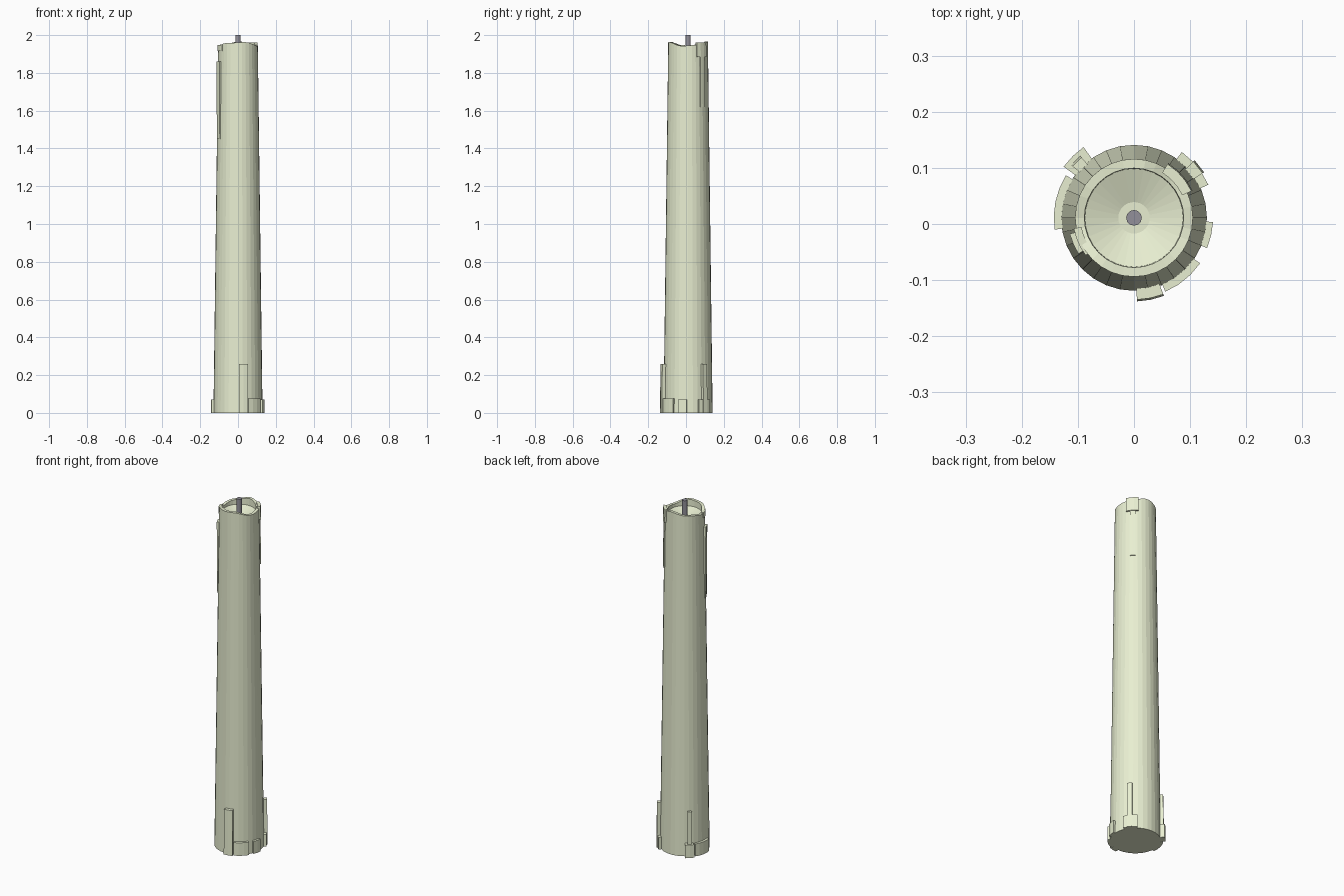
import bpy, bmesh
from math import sin, cos, radians, pi, ceil

if "Cube" in bpy.data.objects:
    bpy.data.objects.remove(bpy.data.objects["Cube"])

CY = 0.011          # candle axis sits slightly behind the origin
SIDES = 32
BASE_R, TOP_R, BODY_H = 0.13, 0.105, 1.945


def material(name, color):
    m = bpy.data.materials.new(name)
    m.diffuse_color = (*color, 1)
    m.use_nodes = True
    m.node_tree.nodes["Principled BSDF"].inputs["Base Color"].default_value = m.diffuse_color
    return m


wax = material("wax", (0.81, 0.86, 0.64))
wick_grey = material("wick_grey", (0.29, 0.28, 0.32))


def finish(bm, name, mat):
    bmesh.ops.recalc_face_normals(bm, faces=bm.faces[:])
    me = bpy.data.meshes.new(name)
    bm.to_mesh(me)
    bm.free()
    me.materials.append(mat)
    ob = bpy.data.objects.new(name, me)
    bpy.context.collection.objects.link(ob)
    return ob


def polar(r, a, z):
    return (r * cos(a), CY + r * sin(a), z)


def lathe(name, rings, sides, mat):
    """Closed solid from (radius, height function) rings, capped at both ends."""
    bm = bmesh.new()
    loops = [[bm.verts.new(polar(r, 2 * pi * i / sides, h(2 * pi * i / sides)))
              for i in range(sides)] for r, h in rings]
    for lo, hi in zip(loops, loops[1:]):
        for i in range(sides):
            j = (i + 1) % sides
            bm.faces.new((lo[i], lo[j], hi[j], hi[i]))
    bm.faces.new(loops[0])
    bm.faces.new(loops[-1])
    return finish(bm, name, mat)


def drip(name, a0, a1, z0, z1, r_low, r_high=None):
    """Curved slab of wax hugging the candle side between two angles."""
    r_high = r_high or r_low
    n = max(1, ceil((a1 - a0) / 11))
    bm = bmesh.new()
    cols = []
    for i in range(n + 1):
        a = radians(a0 + (a1 - a0) * i / n)
        cols.append([bm.verts.new(polar(r, a, z)) for r, z in
                     ((0.095, z0), (r_low, z0), (r_high, z1), (0.095, z1))])
    for c, d in zip(cols, cols[1:]):
        for k in range(4):
            m = (k + 1) % 4
            bm.faces.new((c[k], d[k], d[m], c[m]))
    bm.faces.new(cols[0])
    bm.faces.new(cols[-1])
    return finish(bm, name, wax)


def flat(z):
    return lambda a: z


# Uneven melted rim, high at front and back
def rim(a):
    return 1.953 - 0.010 * cos(2 * a) + 0.003 * sin(5 * a + 0.6)


# Candle body with a hollow melt pool
lathe("candle_body", [
    (BASE_R, flat(0)), (TOP_R, rim), (0.0885, rim),
    (0.0875, flat(1.925)), (0.028, flat(1.903))], SIDES, wax)

# Wick
lathe("wick", [(0.014, flat(1.88)), (0.014, flat(2.0))], 12, wick_grey)

# Wax pooled around the foot: start angle, end angle, height, radius
feet = [
    (125.5, 144, 0.075, 0.155), (148, 188.5, 0.072, 0.143),
    (293, 325.5, 0.075, 0.143), (337.5, 357, 0.072, 0.141),
    (24, 54, 0.07, 0.145),
]
for i, (a0, a1, h, r) in enumerate(feet):
    drip(f"foot_drip_{i + 1}", a0, a1, 0, h, r)

# Tall runs rising from the foot
drip("tall_drip_front", 272, 291, 0, 0.26, 0.149, 0.146)
drip("tall_drip_back_left", 131, 140, 0, 0.26, 0.147, 0.143)
drip("tall_drip_back_right", 33, 43.5, 0, 0.26, 0.149, 0.146)

# Runs below the rim
drip("rim_drip_left", 194, 213, 1.45, 1.86, 0.115, 0.118)
drip("rim_lip_left", 190, 218, 1.915, 1.947, 0.109)
drip("rim_lip_right", 25, 58, 1.885, 1.962, 0.115, 0.113)
drip("rim_drip_right", 36, 50, 1.62, 1.90, 0.114, 0.112)
